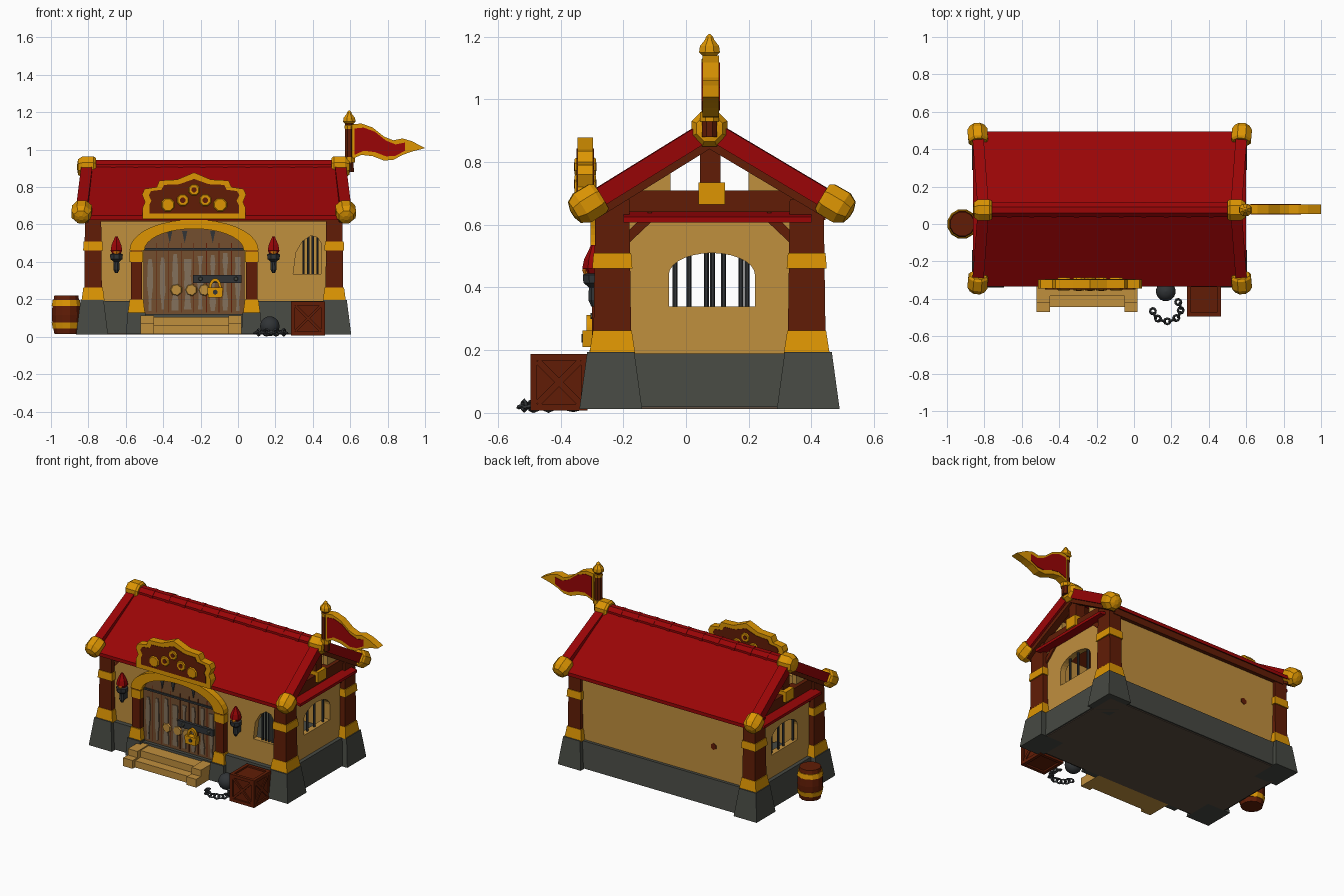
import bpy, bmesh, math, random
from mathutils import Vector, Matrix

random.seed(4)
if "Cube" in bpy.data.objects:
    bpy.data.objects.remove(bpy.data.objects["Cube"])

# Palette, given as display values and converted to linear
PALETTE = dict(red=(152, 13, 15), gold=(220, 148, 10), brown=(97, 34, 14), tan=(191, 142, 64),
               stone=(72, 74, 68), iron=(52, 55, 57), door_wood=(115, 80, 50),
               worn_wood=(130, 112, 92), flame=(235, 125, 20), floor=(92, 78, 66))
MATS = {}
for key, rgb in PALETTE.items():
    m = bpy.data.materials.new(key)
    m.use_nodes = True
    col = tuple((c / 255) ** 2.2 for c in rgb) + (1,)
    m.diffuse_color = col
    bsdf = m.node_tree.nodes["Principled BSDF"]
    bsdf.inputs["Base Color"].default_value = col
    bsdf.inputs["Roughness"].default_value = 0.8
    MATS[key] = m

CX, CY = -0.13, 0.075      # middle of the building
DX = -0.235                # middle of the doorway
ENDS = (("left", 1), ("right", -1))
SIDES = (("front", -1), ("back", 1))


def finish(name, bm, *mats):
    bmesh.ops.recalc_face_normals(bm, faces=bm.faces)
    me = bpy.data.meshes.new(name)
    bm.to_mesh(me)
    bm.free()
    for k in mats:
        me.materials.append(MATS[k])
    ob = bpy.data.objects.new(name, me)
    bpy.context.collection.objects.link(ob)
    return ob


def frustum(name, cx, cy, z0, z1, bottom, top, mat):
    """Four-sided block with half sizes given at the bottom and the top."""
    bm = bmesh.new()
    bmesh.ops.create_cube(bm, size=2)
    for v in bm.verts:
        hx, hy = top if v.co.z > 0 else bottom
        v.co = (cx + v.co.x * hx, cy + v.co.y * hy, z1 if v.co.z > 0 else z0)
    return finish(name, bm, mat)


def box(name, x0, x1, y0, y1, z0, z1, mat):
    half = ((x1 - x0) / 2, (y1 - y0) / 2)
    return frustum(name, (x0 + x1) / 2, (y0 + y1) / 2, z0, z1, half, half, mat)


def prism(name, pts, a, b, mat, axis="y"):
    """Extrude an outline (horizontal, z) from a to b along x or y."""
    bm = bmesh.new()
    put = (lambda u, z, d: (u, d, z)) if axis == "y" else (lambda u, z, d: (d, u, z))
    f = bm.faces.new([bm.verts.new(put(u, z, a)) for u, z in pts])
    ext = bmesh.ops.extrude_face_region(bm, geom=[f])["geom"]
    move = Vector(put(0, 0, b - a))
    bmesh.ops.translate(bm, vec=move, verts=[v for v in ext if isinstance(v, bmesh.types.BMVert)])
    return finish(name, bm, mat)


def beam(name, p, q, w, h, mat):
    p, q = Vector(p), Vector(q)
    bm = bmesh.new()
    rot = (q - p).to_track_quat("Z", "Y").to_matrix().to_4x4()
    bmesh.ops.create_cube(bm, size=1, matrix=Matrix.Translation((p + q) / 2) @ rot
                          @ Matrix.Diagonal((w, h, (q - p).length, 1)))
    return finish(name, bm, mat)


def lathe(name, base, profile, mat, n=8, axis=(0, 0, 1), smooth=False):
    """Stack of n-sided rings (radius, distance) along an axis."""
    mtx = Matrix.Translation(base) @ Vector(axis).to_track_quat("Z", "Y").to_matrix().to_4x4()
    bm = bmesh.new()
    rings = [[bm.verts.new(mtx @ Vector((r * math.cos(t), r * math.sin(t), d)))
              for t in ((i + .5) * math.tau / n for i in range(n))] for r, d in profile]
    for lo, hi in zip(rings, rings[1:]):
        for i in range(n):
            bm.faces.new((lo[i], lo[(i + 1) % n], hi[(i + 1) % n], hi[i]))
    bm.faces.new(rings[0])
    bm.faces.new(rings[-1])
    ob = finish(name, bm, mat)
    for p in ob.data.polygons:
        p.use_smooth = smooth and len(p.vertices) == 4
    return ob


def arc(cx, z, a, b, n=14):
    return [(cx + a * math.cos(t), z + b * math.sin(t)) for t in (math.pi * i / n for i in range(n + 1))]


def cut(ob, cutter):
    mod = ob.modifiers.new("opening", "BOOLEAN")
    mod.operation, mod.solver, mod.object = "DIFFERENCE", "EXACT", cutter
    bpy.context.view_layer.objects.active = ob
    bpy.ops.object.modifier_apply(modifier=mod.name)
    bpy.data.objects.remove(cutter)


# Stone base with a notch for the doorway, and a dark underside
base = frustum("stone_base", CX, CY, .018, .19, (.70, .385), (.68, .365), "stone")
cut(base, box("notch", DX - .275, DX + .275, -.5, -.2, .12, .4, "stone"))
box("floor_underside", CX - .69, CX + .69, CY - .375, CY + .375, .013, .02, "floor")

# Walls with arched window openings
front_wall = box("front_wall", -.76, .51, -.26, -.22, .18, .66, "tan")
cut(front_wall, prism("hole", [(.295, .335), (.445, .335), (.445, .5), (.425, .53), (.39, .54), (.345, .51), (.31, .45)],
                      -.4, -.1, "tan"))
for i, x in enumerate((.35, .375, .4, .425)):
    lathe(f"front_window_bar_{i}", (x, -.24, .33), [(.007, 0), (.007, .21)], "iron", 6)
box("back_wall", -.76, .51, .38, .42, .18, .66, "tan")
lathe("wall_chip", (-.5, .421, .4), [(.022, 0), (.022, .004)], "brown", 6, (0, 1, 0))
BARS = dict(left=(.01, .085, .175), right=(-.035, .065, .12, .195))
for end, s in ENDS:
    x = CX + s * .635
    wall = box(f"{end}_wall", x - .02, x + .02, -.22, .38, .18, .66, "tan")
    hole = [(-.055, .34), (.22, .34)] + arc(.0825, .44, .1375, .07)
    cut(wall, prism("hole", hole, x - .2, x + .2, "tan", "x"))
    for i, y in enumerate(BARS[end]):
        lathe(f"{end}_window_bar_{i}", (x, y, .33), [(.008, 0), (.008, .18)], "iron", 6)

    # Gable: tie beam, king post, end pent roof
    beam(f"{end}_tie_beam", (x + s * .01, -.2, .675), (x + s * .01, .35, .675), .06, .07, "brown")
    box(f"{end}_king_post", x - .03, x + .04, .045, .11, .7, .88, "brown")
    box(f"{end}_gold_block", x + s * .025 - .035, x + s * .025 + .035, .04, .125, .665, .735, "gold")
    pent = beam(f"{end}_pent_roof", (x + s * .05, -.2, .625), (x + s * .05, .4, .625), .09, .018, "red")
    for v in pent.data.vertices:
        v.co.z -= (v.co.x - x) * s * .2 - .01
    for side, t in SIDES:
        prism(f"{end}_{side}_gable_panel", [(CY + t * .26, .70), (CY + t * .125, .70), (CY + t * .125, .78),
              (CY + t * .18, .78)], x - .015, x + .015, "tan", "x")

        # Corner: stone foot, column with gold bands, braces
        c = f"{end}_{side}"
        px, py = CX + s * .645, CY + t * .31
        frustum(f"{c}_stone_foot", px + s * .005, py + t * .005, .013, .195, (.085, .1), (.062, .075), "stone")
        frustum(f"{c}_column_base", px, py, .19, .262, (.062, .073), (.052, .062), "gold")
        frustum(f"{c}_column", px, py, .25, .68, (.047, .06), (.043, .054), "brown")
        frustum(f"{c}_column_band", px, py, .46, .51, (.053, .064), (.05, .06), "gold")
        beam(f"{c}_long_brace", (px - s * .03, py, .55), (px - s * .11, py, .64), .05, .03, "brown")
        beam(f"{c}_short_brace", (px, py - t * .04, .55), (px, py - t * .13, .635), .04, .03, "brown")

        # Rafter: red on top of brown, with a faceted gold end cap
        top = Vector((CX + s * .675, CY, .905))
        low = Vector((CX + s * .705, CY + t * (.4 if t > 0 else .385), .667))
        down = (low - top).normalized()
        beam(f"{c}_rafter_top", top, low, .06, .06, "red")
        drop = Vector((-s * .01, 0, -.042))
        beam(f"{c}_rafter_under", top + drop, low + drop, .05, .035, "brown")
        lathe(f"{c}_eave_cap", low - down * .045, [(.048, 0), (.057, .012), (.058, .07), (.042, .098), (.015, .107)],
              "gold", 8, down)
    lathe(f"{end}_ridge_cap", (CX + s * .63, CY, .907), [(.052, 0), (.062, .012), (.062, .072), (.045, .095),
          (.015, .1)], "gold", 8, (s, 0, 0))

# Roof slopes: red above, brown beneath, plus eave beams and ridge
for side, t in SIDES:
    reach = .41 if t < 0 else .42
    slab = prism(f"{side}_roof", [(CY, .935), (CY + t * reach, .648), (CY + t * reach, .625), (CY, .9)],
                 CX - .68, CX + .68, "red", "x")
    slab.data.materials.append(MATS["brown"])
    for p in slab.data.polygons:
        p.material_index = int(p.normal.z < -.3)
    box(f"{side}_eave_beam", CX - .66, CX + .66, CY + t * .345 - .025, CY + t * .345 + .025, .615, .66, "brown")
lathe("ridge_beam", (CX - .64, CY, .905), [(.042, 0), (.042, 1.28)], "red", 8, (1, 0, 0))
for i in range(10):
    lathe(f"ridge_rib_{i}", (CX - .55 + i * .12, CY, .904), [(.045, 0), (.045, .025)], "red", 8, (1, 0, 0))

# Doorway: arched door, planks, worn streaks, iron work
prism("door", [(DX - .27, .12), (DX + .27, .12)] + arc(DX, .47, .27, .11), -.275, -.23, "door_wood")
for i in range(8):
    x = DX - .235 + i * .067
    if i:
        box(f"door_gap_{i}", x - .036, x - .032, -.277, -.27, .13, .5, "brown")
    z0, z1, w = random.uniform(.13, .16), random.uniform(.41, .46), random.uniform(.01, .016)
    n = 6
    wave = [(w * random.uniform(.5, 1.4), z0 + (z1 - z0) * k / n) for k in range(n + 1)]
    prism(f"door_streak_{i}", [(x + u, z) for u, z in wave] + [(x - u, z) for u, z in reversed(wave)],
          -.281, -.274, "worn_wood")
box("door_band", DX - .27, DX + .27, -.284, -.27, .462, .474, "iron")
for i, dx in enumerate((-.13, -.05, .1)):
    prism(f"door_spike_{i}", [(DX + dx - .014, .565), (DX + dx + .014, .565), (DX + dx, .5)], -.282, -.27, "iron")
for i, x in enumerate((-.33, -.25, -.18)):
    lathe(f"door_patch_{i}", (x, -.278, .25), [(.033, 0), (.028, .008)], "tan", 7, (0, -1, 0))
box("door_hasp", -.24, .02, -.295, -.27, .288, .33, "iron")
for i, x in enumerate((-.2, -.01)):
    lathe(f"hasp_stud_{i}", (x, -.29, .309), [(.014, 0), (.009, .014)], "stone", 6, (0, -1, 0))
prism("padlock_body", [(-.16, .21), (-.085, .21), (-.08, .262), (-.165, .262)], -.33, -.29, "gold")
lathe("padlock_keyhole", (-.122, -.33, .238), [(.014, 0), (.014, .003)], "iron", 6, (0, -1, 0))
prism("padlock_shackle", arc(-.122, .26, .034, .052) + arc(-.122, .26, .02, .036)[::-1], -.318, -.3, "gold")

# Door frame: posts on stone blocks under a gold arch
for end, s in ENDS:
    x = DX + s * .308
    frustum(f"door_{end}_stone_block", x, -.28, .015, .13, (.055, .055), (.048, .045), "stone")
    frustum(f"door_{end}_post_base", x, -.275, .125, .2, (.046, .04), (.036, .032), "gold")
    box(f"door_{end}_post", x - .03, x + .03, -.3, -.24, .19, .48, "brown")
    box(f"door_{end}_post_band", x - .036, x + .036, -.305, -.24, .4, .455, "gold")
prism("door_arch", arc(DX, .462, .345, .165, 18) + arc(DX, .462, .265, .115, 18)[::-1], -.305, -.23, "gold")

# Steps with stepped side blocks
box("lower_step", DX - .23, DX + .23, -.445, -.28, .015, .06, "tan")
box("upper_step", DX - .23, DX + .23, -.385, -.2, .015, .105, "tan")
for end, s in ENDS:
    x = DX - .015 + s * .235
    prism(f"step_{end}_side", [(-.47, .015), (-.47, .07), (-.42, .07), (-.42, .112), (-.3, .112), (-.3, .015)],
          x - .035, x + .035, "tan", "x")

# Sign board above the door, painted on both faces
half = [(.275, .63), (.275, .69), (.262, .72), (.278, .76), (.265, .79), (.2, .8), (.185, .835), (.09, .84)]
outline = half + [(0, .878)] + [(-u, z) for u, z in reversed(half)]
prism("sign_border", [(DX + u, z) for u, z in outline], -.346, -.296, "gold")
prism("sign_panel", [(DX + u * .87, .745 + (z - .745) * .74) for u, z in outline], -.349, -.293, "brown")
for i, (dx, z, r) in enumerate(((-.14, .705, .038), (.14, .705, .038), (0, .785, .032), (-.06, .73, .034),
                                (.06, .73, .034))):
    lathe(f"sign_disc_{i}", (DX + dx, -.355, z), [(r * .85, 0), (r, .006), (r, .062), (r * .85, .068)], "gold", 8,
          (0, 1, 0))
    if i > 1:
        lathe(f"sign_disc_center_{i}", (DX + dx, -.357, z), [(r * .45, 0), (r * .45, .072)], "brown", 8, (0, 1, 0))

# Torches
for name, x in (("right", -.65), ("left", .19)):
    box(f"{name}_torch_bracket", x - .015, x + .015, -.29, -.255, .36, .42, "iron")
    lathe(f"{name}_torch_holder", (x, -.295, .34), [(.008, 0), (.018, .02), (.016, .06), (.035, .075), (.037, .1),
          (.025, .105)], "iron", 8)
    lathe(f"{name}_flame", (x, -.295, .435), [(.02, 0), (.036, .025), (.03, .055), (.008, .1)], "red", 6)
    lathe(f"{name}_flame_core", (x, -.312, .435), [(.012, 0), (.019, .02), (.012, .045), (.003, .07)], "flame", 6)

# Flag pole, finial and waving pennant
lathe("flag_pole", (.595, CY, .88), [(.026, 0), (.024, .26)], "brown", 8)
lathe("pole_collar", (.595, CY, .93), [(.032, 0), (.032, .03)], "gold", 8)
lathe("pole_finial", (.595, CY, 1.11), [(.026, 0), (.028, .018), (.02, .025), (.036, .04), (.033, .06),
      (.016, .08), (.012, .09), (.004, .098)], "gold", 8)
upper = [(.61, 1.135), (.66, 1.14), (.72, 1.118), (.78, 1.07), (.83, 1.05), (.88, 1.06), (.93, 1.045)]
lower = [(.61, .95), (.66, .972), (.72, .965), (.78, .942), (.83, .945), (.88, .972), (.93, .99)]
prism("flag_border", lower + [(1, 1.008)] + upper[::-1], .053, .105, "gold")
prism("flag_cloth", [(x + .012, z + .022) for x, z in lower[:-1]] + [(x + .012, z - .022) for x, z in upper[-2::-1]],
      .05, .108, "red")

# Barrel
barrel = [(.066, 0), (.077, .055), (.08, .1), (.077, .15), (.066, .205)]
lathe("barrel", (-.918, 0, .015), barrel, "brown", 12)
for i, (z, r, r2) in enumerate(((.03, .075, .081), (.15, .081, .075))):
    lathe(f"barrel_hoop_{i}", (-.918, 0, .015 + z), [(r, 0), (r2, .03)], "gold", 12)

# Crate with edge boards and crossed planks
kx, ky, kz, h = .375, -.405, .098, .08
box("crate", kx - h, kx + h, ky - h, ky + h, kz - h, kz + h, "brown")
for i, (a, b) in enumerate(((-1, -1), (-1, 1), (1, -1), (1, 1))):
    a, b = a * h, b * h
    for tag, d in (("x", (h + .01, a, b)), ("y", (a, h + .01, b)), ("z", (a, b, h + .003))):
        ends = [Vector(d), Vector(d)]
        ends[1]["xyz".index(tag)] *= -1
        beam(f"crate_edge_{tag}_{i}", *[e + Vector((kx, ky, kz)) for e in ends], .021, .021, "brown")
for i, s in enumerate((1, -1)):
    g = h - .012
    beam(f"crate_front_cross_{i}", (kx - g, ky - h, kz - s * g), (kx + g, ky - h, kz + s * g), .02, .014, "brown")
    for e in (1, -1):
        beam(f"crate_side_cross_{i}_{e}", (kx + e * h, ky - g, kz - s * g), (kx + e * h, ky + g, kz + s * g),
             .012, .02, "brown")

# Iron ball and chain
lathe("iron_ball", (.17, -.36, .056), [(.053 * math.sin(t), -.053 * math.cos(t)) for t in
      (.05 + i * (math.pi - .1) / 10 for i in range(11))], "iron", 16, smooth=True)
for i in range(11):
    t = math.radians(35 - i * 20.5)
    bpy.ops.mesh.primitive_torus_add(major_segments=8, minor_segments=4, major_radius=.016, minor_radius=.007,
        location=(.175 + .075 * math.cos(t), -.455 + .065 * math.sin(t), .023),
        rotation=(math.pi / 2 if i % 2 else .35, 0, t + math.pi / 2))
    link = bpy.context.object
    link.name = f"chain_link_{i}"
    link.data.materials.append(MATS["iron"])
